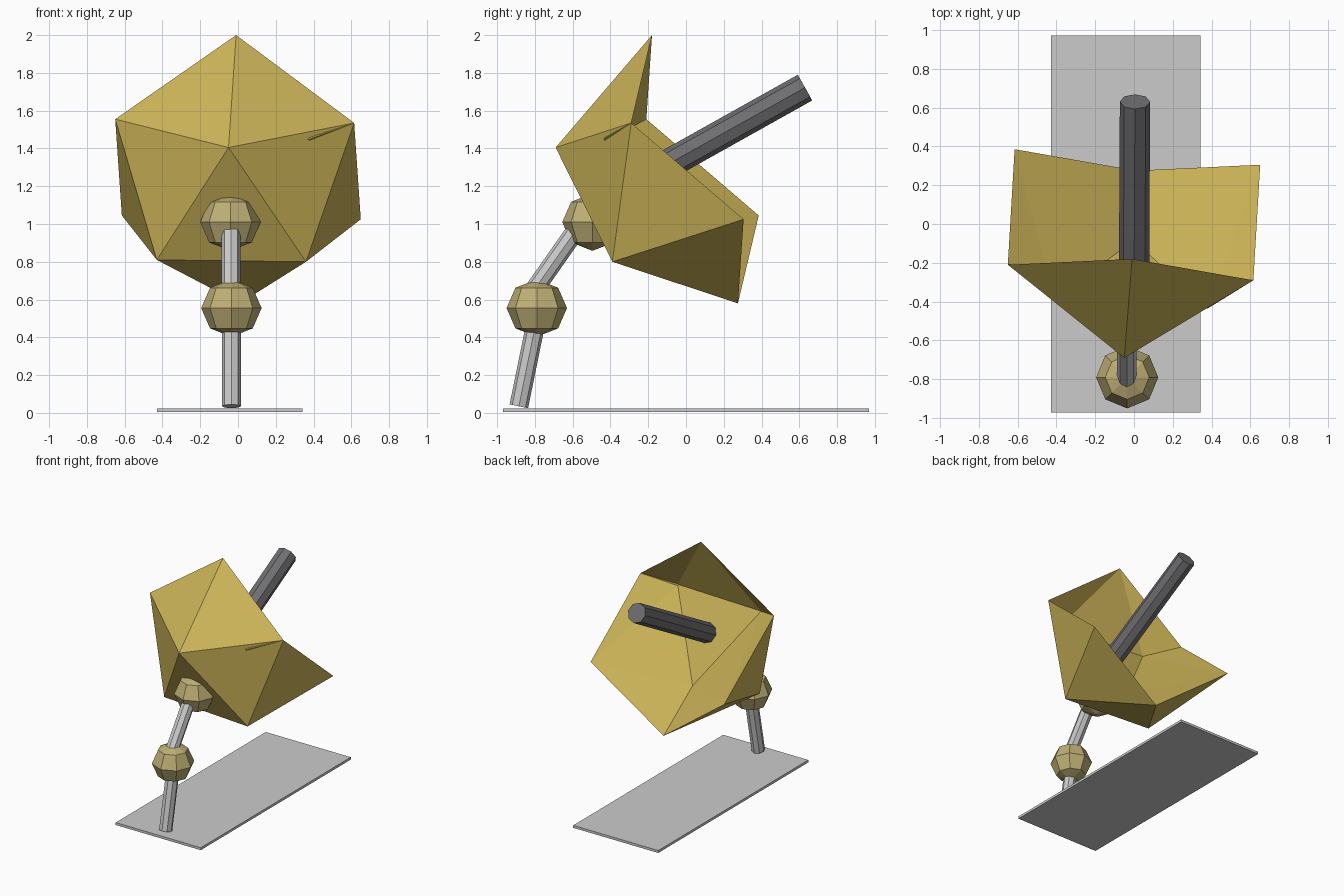
import bpy, bmesh
from mathutils import Vector

if "Cube" in bpy.data.objects:
    bpy.data.objects.remove(bpy.data.objects["Cube"])


def material(name, rgb):
    m = bpy.data.materials.new(name)
    m.diffuse_color = (*rgb, 1)
    m.use_nodes = True
    m.node_tree.nodes["Principled BSDF"].inputs["Base Color"].default_value = m.diffuse_color
    return m


gold = material("gold", (0.62, 0.47, 0.10))
brass = material("brass", (0.52, 0.43, 0.18))
dark = material("dark_grey", (0.16, 0.16, 0.17))


def finish(ob, name, mat=None):
    ob.name = ob.data.name = name
    if mat:
        ob.data.materials.append(mat)
    return ob


def rod(name, a, b, radius, mat=None):
    """Eight-sided bar between two points."""
    a, b = Vector(a), Vector(b)
    bpy.ops.mesh.primitive_cylinder_add(vertices=8, radius=radius, depth=(b - a).length,
                                        location=(a + b) / 2)
    ob = bpy.context.object
    ob.rotation_euler = (b - a).to_track_quat('Z', 'Y').to_euler()
    return finish(ob, name, mat)


def joint(name, loc):
    """Coarse ball joint."""
    bpy.ops.mesh.primitive_uv_sphere_add(segments=8, ring_count=4, radius=0.16, location=loc)
    ob = bpy.context.object
    ob.scale.z = 0.95
    return finish(ob, name, brass)


# Base plate
bpy.ops.mesh.primitive_cube_add(size=1, location=(-0.043, 0, 0.014))
plate = finish(bpy.context.object, "base_plate")
plate.scale = (0.77, 1.94, 0.02)

# Jointed stand
rod("lower_stem", (-0.035, -0.885, 0.035), (-0.035, -0.79, 0.50), 0.05)
joint("lower_joint", (-0.035, -0.79, 0.555))
rod("upper_stem", (-0.037, -0.84, 0.60), (-0.037, -0.57, 0.985), 0.05)
joint("upper_joint", (-0.04, -0.495, 1.01))

# Dish: tilted icosahedron whose far face is pushed in to make a hollow
centre = Vector((0, 0.0475, 1.29))
back = [Vector(p) for p in ((-0.05, -0.69, 1.405), (-0.43, -0.34, 0.81), (0.36, -0.39, 0.80))]
rim = [Vector(p) for p in ((-0.01, -0.18, 2.0), (-0.65, -0.21, 1.555), (0.615, -0.29, 1.535))]
bm = bmesh.new()
for p in back + rim:
    bm.verts.new(p)
for p in rim:
    bm.verts.new(2 * centre - p)
hollow = [bm.verts.new(2 * centre - p) for p in back]
bmesh.ops.convex_hull(bm, input=bm.verts[:])
bmesh.ops.translate(bm, verts=hollow, vec=(-0.05, -0.87, -0.32))
mesh = bpy.data.meshes.new("dish")
bm.to_mesh(mesh)
bm.free()
dish = bpy.data.objects.new("dish", mesh)
bpy.context.collection.objects.link(dish)
finish(dish, "dish", gold)

# Receiver rod rising from the hollow
rod("receiver_rod", (0, -0.33, 1.185), (0.005, 0.63, 1.722), 0.078, dark)
